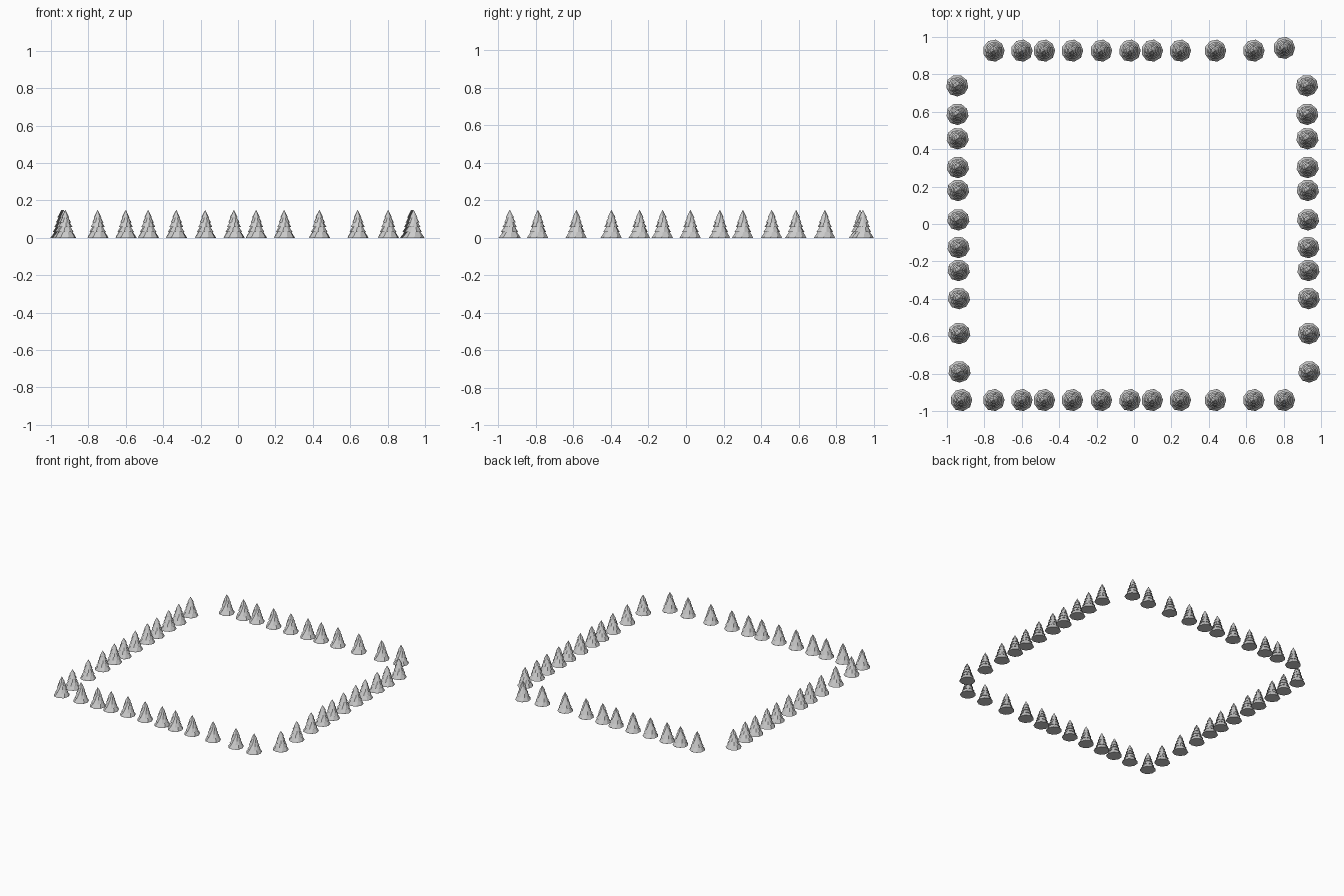
import bpy, math, random

if "Cube" in bpy.data.objects:
    bpy.data.objects.remove(bpy.data.objects["Cube"])

random.seed(4)
SIDES = 9
# (radius, height) of a tiered fir, bottom to top: each skirt edge is followed by a tuck-in
PROFILE = [(0.060, 0.000), (0.056, 0.007), (0.036, 0.035),
           (0.047, 0.031), (0.027, 0.062),
           (0.039, 0.058), (0.021, 0.087),
           (0.031, 0.083), (0.014, 0.113),
           (0.022, 0.109)]
HEIGHT = 0.15


def fir_mesh():
    verts, faces = [], []
    for i, (r, z) in enumerate(PROFILE):
        twist = 0.12 * i
        for k in range(SIDES):
            a = 2 * math.pi * k / SIDES + twist
            rr = r * random.uniform(0.95, 1.03)
            verts.append((rr * math.cos(a), rr * math.sin(a), z))
    for i in range(len(PROFILE) - 1):
        for k in range(SIDES):
            a, b = i * SIDES + k, i * SIDES + (k + 1) % SIDES
            faces.append((a, b, b + SIDES, a + SIDES))
    # pointed tip and closed base
    tip, last = len(verts), (len(PROFILE) - 1) * SIDES
    verts.append((0, 0, HEIGHT))
    faces += [(last + k, last + (k + 1) % SIDES, tip) for k in range(SIDES)]
    faces.append(tuple(reversed(range(SIDES))))
    me = bpy.data.meshes.new("fir_tree")
    me.from_pydata(verts, [], faces)
    me.update()
    return me


FIR = fir_mesh()


def plant(name, x, y, turn):
    ob = bpy.data.objects.new(name, FIR)
    ob.location = (x, y, 0)
    ob.rotation_euler.z = turn
    bpy.context.collection.objects.link(ob)


# front and back rows
ROW = [-0.75, -0.60, -0.48, -0.33, -0.175, -0.022, 0.097, 0.247, 0.435, 0.64, 0.803]
for x in [-0.923] + ROW:
    plant("front_row_tree", x, -0.94, 0)
for x in ROW:
    plant("back_row_tree", x, 0.943 if x > 0.8 else 0.928, 0)

# left and right rows, leaning slightly inwards along their length
COLUMN = [0.74, 0.587, 0.457, 0.303, 0.18, 0.023, -0.125, -0.248, -0.398, -0.585, -0.79]
for y in COLUMN:
    shift = 0.008 * (0.74 - y)
    plant("left_row_tree", -0.944 + shift, y, -math.pi / 2)
    plant("right_row_tree", 0.926 + shift, y, -math.pi / 2)
